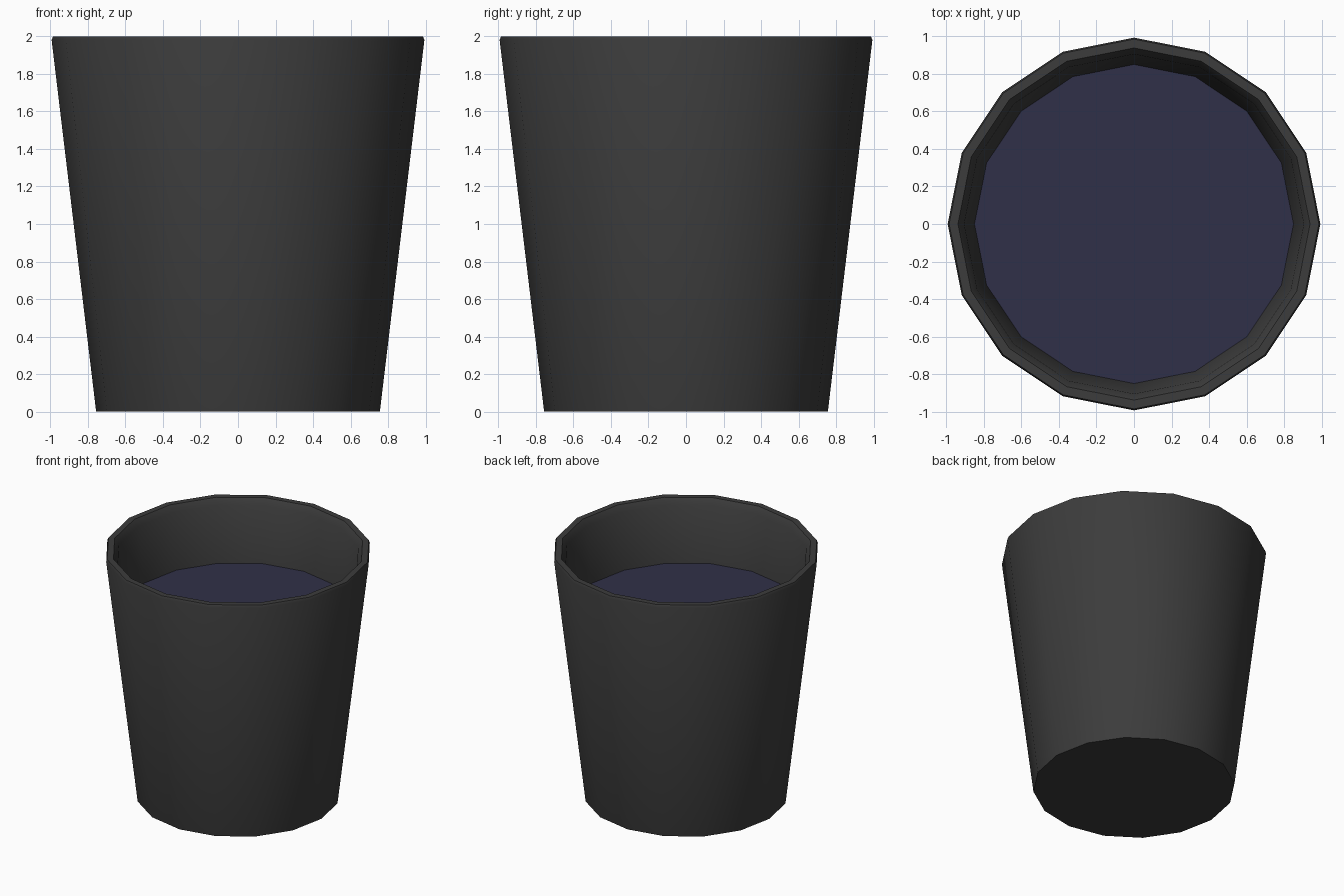
import bpy, bmesh
from math import cos, sin, pi, radians

if "Cube" in bpy.data.objects:
    bpy.data.objects.remove(bpy.data.objects["Cube"])

SIDES = 16

def material(name, color):
    m = bpy.data.materials.new(name)
    m.diffuse_color = (*color, 1)
    m.use_nodes = True
    m.node_tree.nodes["Principled BSDF"].inputs["Base Color"].default_value = m.diffuse_color
    return m

def lathe(name, profile, mat, close_start=False, close_end=False):
    """Spin (radius, height) points around z into a 16-sided shell."""
    bm = bmesh.new()
    rings = [[bm.verts.new((r * cos(2 * pi * i / SIDES), r * sin(2 * pi * i / SIDES), z))
              for i in range(SIDES)] for r, z in profile]
    for a, b in zip(rings, rings[1:]):
        for i in range(SIDES):
            j = (i + 1) % SIDES
            bm.faces.new((a[i], a[j], b[j], b[i]))
    if close_start:
        bm.faces.new(rings[0][::-1])
    if close_end:
        bm.faces.new(rings[-1])
    mesh = bpy.data.meshes.new(name)
    bm.to_mesh(mesh)
    bm.free()
    mesh.materials.append(mat)
    ob = bpy.data.objects.new(name, mesh)
    bpy.context.collection.objects.link(ob)
    bpy.ops.object.select_all(action='DESELECT')
    ob.select_set(True)
    bpy.context.view_layer.objects.active = ob
    bpy.ops.object.shade_smooth_by_angle(angle=radians(30))
    return ob

# Tapered cup: outer wall, bevelled rim, inner wall, floor
lathe("cup", [(0.755, 0), (0.757, 0.01), (0.993, 1.98), (0.985, 2.0), (0.938, 2.0),
              (0.905, 1.95), (0.85, 1.5), (0.68, 0.08)],
      material("dark_grey", (0.045, 0.045, 0.045)), True, True)

# Liquid surface a quarter of the way down
lathe("liquid", [(0.60, 1.5), (0.85, 1.5)],
      material("dark_blue", (0.03, 0.03, 0.065)), False, False)
bpy.data.objects.remove(bpy.data.objects["liquid"])
bpy.ops.mesh.primitive_circle_add(vertices=SIDES, radius=0.85, fill_type='NGON', location=(0, 0, 1.5))
liquid = bpy.context.object
liquid.name = "liquid"
liquid.data.materials.append(bpy.data.materials["dark_blue"])
